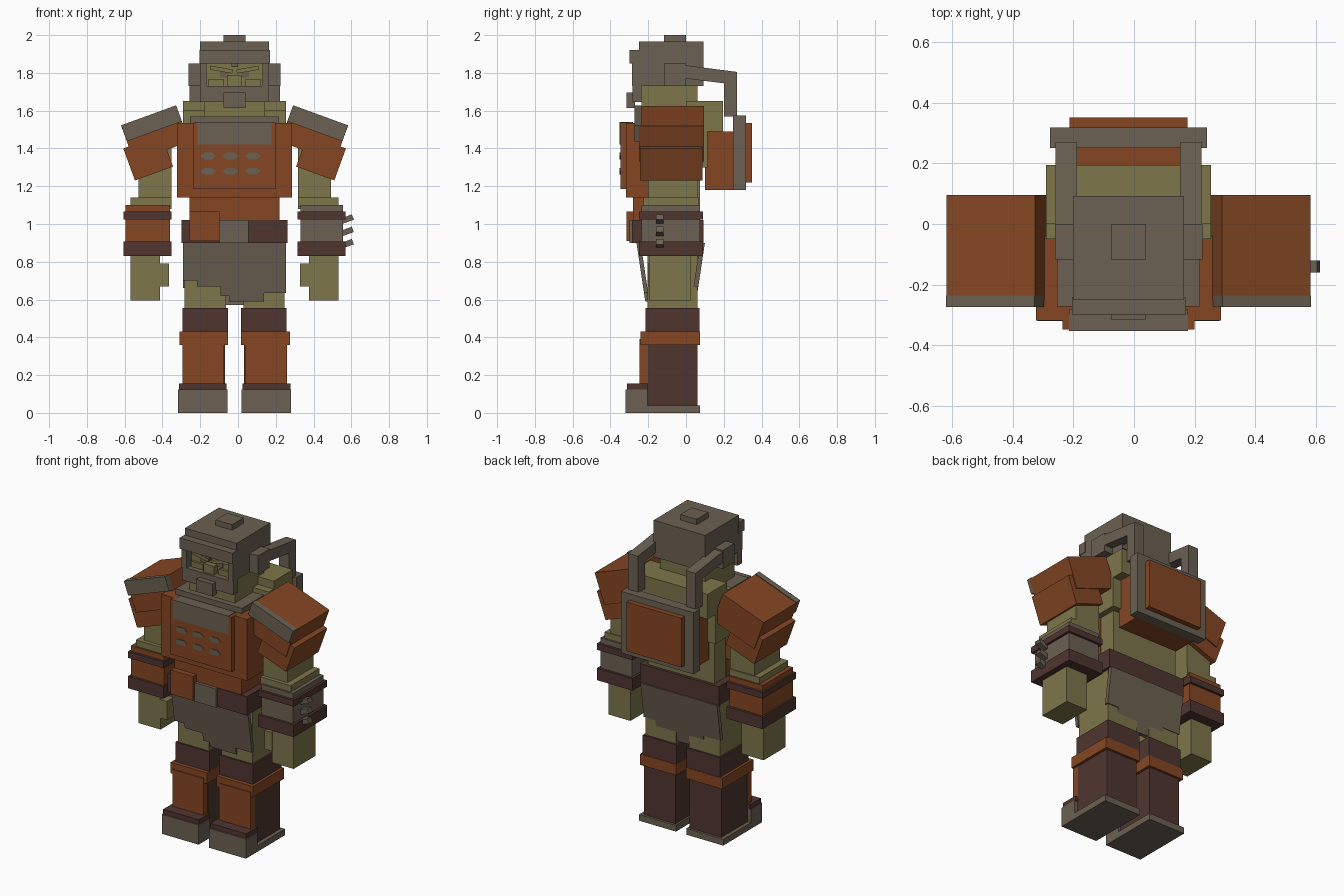
import bpy, bmesh, math
from mathutils import Vector, Matrix

start_cube = bpy.data.objects.get("Cube")
if start_cube:
    bpy.data.objects.remove(start_cube, do_unlink=True)

CENTRE = -.018          # the body's mirror plane
TILT = math.radians(20)  # slope of the shoulder armour


def material(name, *rgb):
    mat = bpy.data.materials.new(name)
    mat.use_nodes = True
    mat.diffuse_color = (*rgb, 1)
    mat.node_tree.nodes["Principled BSDF"].inputs["Base Color"].default_value = (*rgb, 1)
    return mat


steel = material("dull steel", .147, .119, .084)
rust = material("rust orange", .235, .062, .017)
skin = material("olive skin", .205, .181, .07)
leather = material("dark leather", .08, .036, .03)


def finish(name, mat, bm):
    bmesh.ops.recalc_face_normals(bm, faces=bm.faces)
    mesh = bpy.data.meshes.new(name)
    bm.to_mesh(mesh)
    bm.free()
    mesh.materials.append(mat)
    obj = bpy.data.objects.new(name, mesh)
    obj.location.x = CENTRE
    bpy.context.scene.collection.objects.link(obj)
    return obj


def box(name, mat, x, y, z, angle=0):
    """Box between x, y and z limits, turned about y through its middle."""
    limits = (x, y, z)
    size = Vector([b - a for a, b in limits])
    middle = Vector([(a + b) / 2 for a, b in limits])
    bm = bmesh.new()
    bmesh.ops.create_cube(bm, size=1)
    turn = Matrix.Rotation(angle, 4, 'Y')
    bm.transform(Matrix.Translation(middle) @ turn @ Matrix.Diagonal((*size, 1)))
    return finish(name, mat, bm)


def mid(name, mat, half, y, z):
    return box(name, mat, (-half, half), y, z)


def pair(name, mat, x, y, z, angle=0):
    box("left_" + name, mat, x, y, z, angle)
    box("right_" + name, mat, (-x[1], -x[0]), y, z, -angle)


def prism(name, mat, outline, near, far, place):
    """Extrude an outline from near to far; place maps to space."""
    bm = bmesh.new()
    ends = [[bm.verts.new(place(a, b, d)) for a, b in outline] for d in (near, far)]
    bm.faces.new(ends[0])
    bm.faces.new(ends[1])
    for i in range(len(outline)):
        j = i - 1
        bm.faces.new((ends[0][j], ends[0][i], ends[1][i], ends[1][j]))
    return finish(name, mat, bm)


# Boots and legs
shin_depth = (-.205, .06)
pair("boot_sole", steel, (.037, .299), (-.32, .075), (0, .04))
pair("boot_toe", steel, (.037, .299), (-.32, -.205), (.04, .125))
pair("boot_instep", leather, (.042, .295), (-.312, -.2), (.125, .155))
pair("shin", leather, (.05, .275), shin_depth, (.04, .36))
pair("shin_guard", rust, (.055, .277), (-.245, -.2), (.155, .39))
pair("knee_band", rust, (.035, .292), (-.24, .075), (.36, .43))
pair("knee_wrap", leather, (.035, .275), (-.215, .072), (.43, .555))
pair("thigh", skin, (.046, .264), shin_depth, (.55, .9))

# Torso
mid("waist", skin, .235, (-.2, .075), (.8, 1.32))
mid("belly_armour", rust, .238, (-.28, -.04), (1.02, 1.15))
mid("chest_armour", rust, .305, (-.318, -.04), (1.14, 1.535))
mid("upper_back", skin, .272, (-.05, .115), (1.3, 1.6))
mid("shoulder_hump", skin, .272, (0, .195), (1.49, 1.65))
mid("collar", steel, .236, (-.272, -.02), (1.53, 1.57))
mid("breastplate", rust, .217, (-.348, -.3), (1.185, 1.537))
mid("breastplate_top", steel, .196, (-.352, -.28), (1.42, 1.54))

# Flat six-sided rivets on the breastplate
for row in (1.28, 1.36):
    for column in (-1, 0, 1):
        ring = [(column * .118 - .022 + .042 * math.cos(k * math.pi / 3),
                 row + .02 * math.sin(k * math.pi / 3)) for k in range(6)]
        prism("breastplate_rivet", steel, ring, -.345, -.353,
              lambda a, b, d: Vector((a, d, b)))

# Belt, pouch and buckle
mid("belt", leather, .281, (-.285, .093), (.9, 1.02))
box("belt_pouch", rust, (-.24, -.08), (-.315, -.27), (.91, 1.065))
box("belt_buckle", steel, (-.08, .073), (-.3, -.27), (.9, 1.02))

# Ragged loincloths leaning in towards the legs
front_cloth = [(-.272, .9), (-.272, .7), (-.2, .7), (-.2, .67), (-.075, .67), (-.075, .62),
               (-.03, .62), (-.03, .59), (.155, .59), (.155, .635), (.272, .635), (.272, .9)]
back_cloth = [(-.272, .9), (-.272, .66), (-.15, .66), (-.15, .61), (-.08, .61), (-.08, .57),
              (.1, .57), (.1, .62), (.19, .62), (.19, .67), (.272, .67), (.272, .9)]
prism("front_loincloth", steel, front_cloth, -.262, -.24,
      lambda a, b, d: Vector((a, d + (.9 - b) * .15, b)))
prism("back_loincloth", steel, back_cloth, .1, .075,
      lambda a, b, d: Vector((a, d - (.9 - b) * .15, b)))

# Arms and hands
pair("upper_arm", skin, (.335, .51), (-.2, .06), (1.08, 1.5))
pair("elbow", skin, (.335, .55), (-.225, .065), (1.09, 1.14))
pair("hand", skin, (.395, .55), (-.195, .025), (.595, .84))
pair("thumb", skin, (.347, .4), (-.2, -.13), (.67, .79))
box("left_gauntlet", steel, (.35, .573), (-.235, .075), (.85, 1.1))
box("right_gauntlet", rust, (-.577, -.342), (-.235, .075), (.85, 1.1))
pair("gauntlet_upper_band", leather, (.334, .588), (-.25, .09), (1.025, 1.065))
pair("gauntlet_lower_band", leather, (.334, .588), (-.25, .09), (.83, .907))
for height in (.895, .96, 1.025):
    box("gauntlet_spike", steel, (.56, .628), (-.16, -.12),
        (height - .015, height + .015), -TILT)

# Sloping shoulder armour
pair("shoulder_plate", rust, (.265, .575), (-.25, .095), (1.377, 1.577), TILT)
pair("shoulder_lower_plate", rust, (.35, .565), (-.243, .088), (1.262, 1.442), TILT)
pair("shoulder_trim", steel, (.285, .595), (-.273, -.235), (1.488, 1.578), TILT)

# Head and face
mid("head", skin, .16, (-.235, .06), (1.55, 1.86))
mid("nose", skin, .037, (-.27, -.23), (1.73, 1.785))
pair("eye", steel, (.033, .077), (-.242, -.23), (1.775, 1.81))
pair("eyebrow", skin, (.01, .13), (-.26, -.23), (1.807, 1.828), -TILT / 2)
pair("cheekbone", skin, (.055, .14), (-.25, -.23), (1.73, 1.765))

# Helmet
mid("helmet_crown", steel, .183, (-.25, .093), (1.85, 1.965))
mid("helmet_back", steel, .183, (0, .093), (1.73, 1.85))
pair("helmet_side", steel, (.148, .183), (-.285, .01), (1.73, 1.85))
mid("helmet_brow", steel, .187, (-.298, -.24), (1.85, 1.92))
mid("helmet_nasal", steel, .017, (-.285, -.24), (1.83, 1.86))
mid("helmet_jaw", steel, .183, (-.283, -.235), (1.645, 1.73))
mid("helmet_chin", steel, .058, (-.315, -.27), (1.615, 1.695))
mid("helmet_knob", steel, .058, (-.117, 0), (1.96, 2))
pair("helmet_ear_box", steel, (.17, .243), (-.117, 0), (1.73, 1.85))

# Pipes from the helmet to the backpack
pipe = [(0, 1.84), (.27, 1.805), (.27, 1.57), (.2, 1.57), (.2, 1.745), (0, 1.77)]
for side, label in ((1, "left_pipe"), (-1, "right_pipe")):
    prism(label, steel, pipe, side * .17, side * .24, lambda a, b, d: Vector((d, a, b)))

# Backpack
mid("backpack", rust, .215, (.1, .255), (1.18, 1.49))
mid("backpack_frame", steel, .258, (.25, .317), (1.18, 1.575))
mid("backpack_panel", rust, .195, (.31, .35), (1.22, 1.535))
